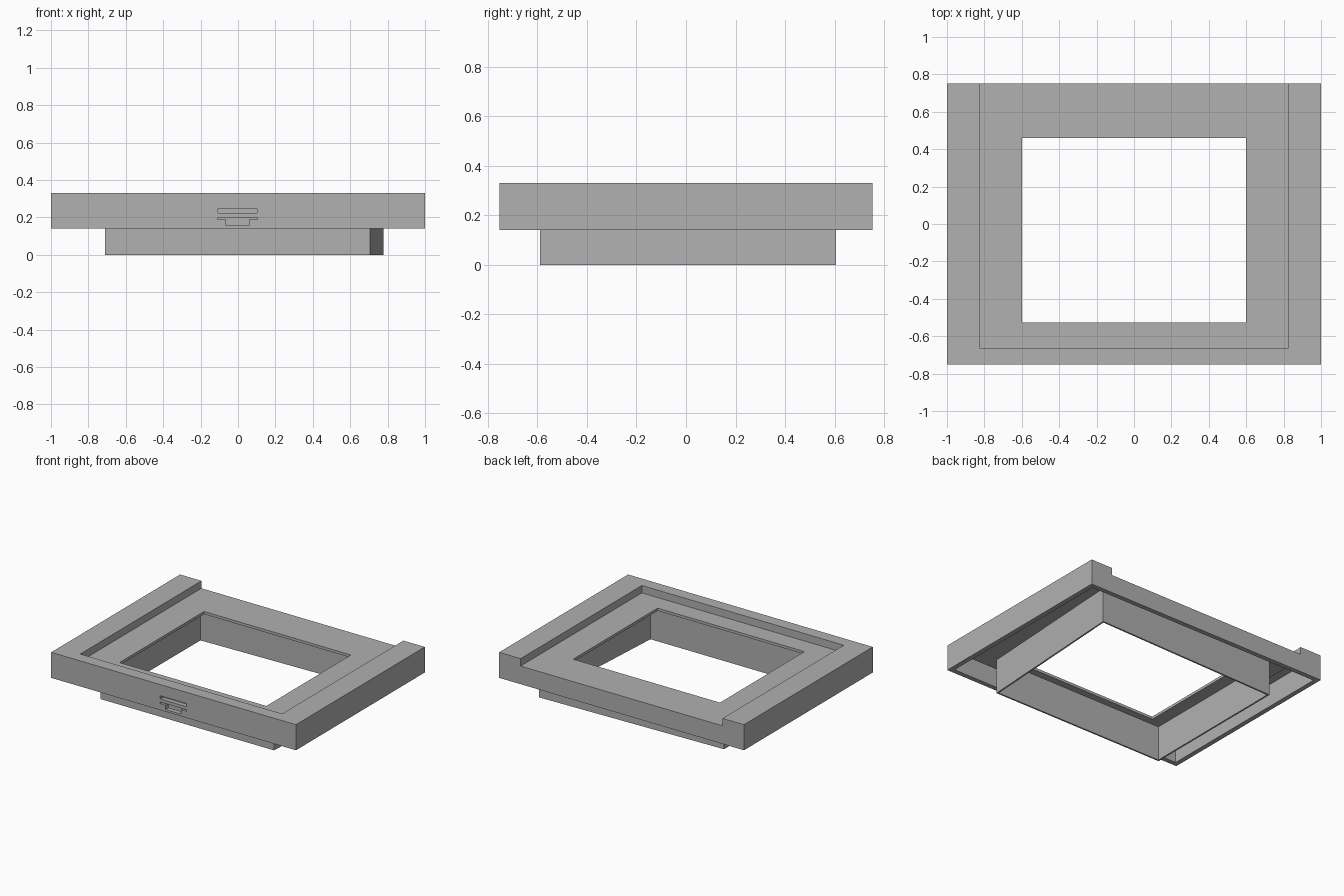
import bpy, bmesh

if "Cube" in bpy.data.objects:
    bpy.data.objects.remove(bpy.data.objects["Cube"])

LIP = 0.035    # outer wall thickness of the hollow bezel
SKIN = 0.02    # thickness of the tray floor and top skin
SKIRT = 0.012  # wall thickness of the lower skirt

grey = bpy.data.materials.new("dark_grey")
grey.diffuse_color = (0.44, 0.44, 0.44, 1)
grey.use_nodes = True
grey.node_tree.nodes["Principled BSDF"].inputs["Base Color"].default_value = grey.diffuse_color


def add_object(name, bm):
    bmesh.ops.recalc_face_normals(bm, faces=bm.faces)
    mesh = bpy.data.meshes.new(name)
    bm.to_mesh(mesh)
    bm.free()
    mesh.materials.append(grey)
    obj = bpy.data.objects.new(name, mesh)
    bpy.context.collection.objects.link(obj)
    return obj


def extrude(name, points, vec):
    """Extrude a closed outline of 3D points along vec."""
    bm = bmesh.new()
    face = bm.faces.new([bm.verts.new(p) for p in points])
    new = bmesh.ops.extrude_face_region(bm, geom=[face], use_keep_orig=True)["geom"]
    bmesh.ops.translate(bm, vec=vec, verts=[v for v in new if isinstance(v, bmesh.types.BMVert)])
    return add_object(name, bm)


def box(name, x0, x1, y0, y1, z0, z1):
    outline = [(x0, y0, z0), (x1, y0, z0), (x1, y1, z0), (x0, y1, z0)]
    return extrude(name, outline, (0, 0, z1 - z0))


def cut(target, cutter):
    mod = target.modifiers.new("cut", 'BOOLEAN')
    mod.operation, mod.solver, mod.object = 'DIFFERENCE', 'EXACT', cutter
    bpy.context.view_layer.objects.active = target
    bpy.ops.object.modifier_apply(modifier=mod.name)
    bpy.data.objects.remove(cutter)


# Bezel: outer block with a tray on top that is open at the back
bezel = box("bezel_frame", -1, 1, -0.752, 0.752, 0.141, 0.33)
cut(bezel, box("tray_cutter", -0.825, 0.825, -0.663, 0.9, 0.275, 0.5))

# Hollow underside, following the tray
hollow = box("hollow_cutter", -1 + LIP, 1 - LIP, -0.752 + LIP, 0.752 - LIP, 0.0, 0.33 - SKIN)
cut(hollow, box("tray_clearance", -0.825 - SKIN, 0.825 + SKIN, -0.663 - SKIN, 0.9, 0.275 - SKIN, 0.5))
cut(bezel, hollow)

# Window through the tray floor
cut(bezel, box("window_cutter", -0.6, 0.6, -0.526, 0.461, 0.1, 0.5))

# Two slots through the front wall: bevelled bar and stepped slot
bar = [(-0.109, 0.227), (-0.105, 0.224), (0.101, 0.224), (0.105, 0.227),
       (0.105, 0.244), (0.101, 0.247), (-0.105, 0.247), (-0.109, 0.244)]
stepped = [(-0.109, 0.189), (-0.064, 0.189), (-0.064, 0.157), (0.06, 0.157),
           (0.06, 0.189), (0.105, 0.189), (0.105, 0.2), (-0.109, 0.2)]
for outline in (bar, stepped):
    cut(bezel, extrude("slot_cutter", [(x, -0.8, z) for x, z in outline], (0, 0.1, 0)))

# Skirt: thin four-sided wall below the window, its back right corner pulled out
outer = [(-0.71, -0.59), (0.707, -0.59), (0.777, 0.605), (-0.708, 0.567)]
inner = [(x - SKIRT * (1 if x > 0 else -1), y - SKIRT * (1 if y > 0 else -1)) for x, y in outer]
bm = bmesh.new()
rings = [[bm.verts.new((x, y, z)) for x, y in ring]
         for ring, z in ((outer, 0), (outer, 0.257), (inner, 0.257), (inner, 0))]
for r in range(4):
    a, b = rings[r], rings[(r + 1) % 4]
    for i in range(4):
        j = (i + 1) % 4
        bm.faces.new((a[i], a[j], b[j], b[i]))
add_object("lower_skirt", bm)
